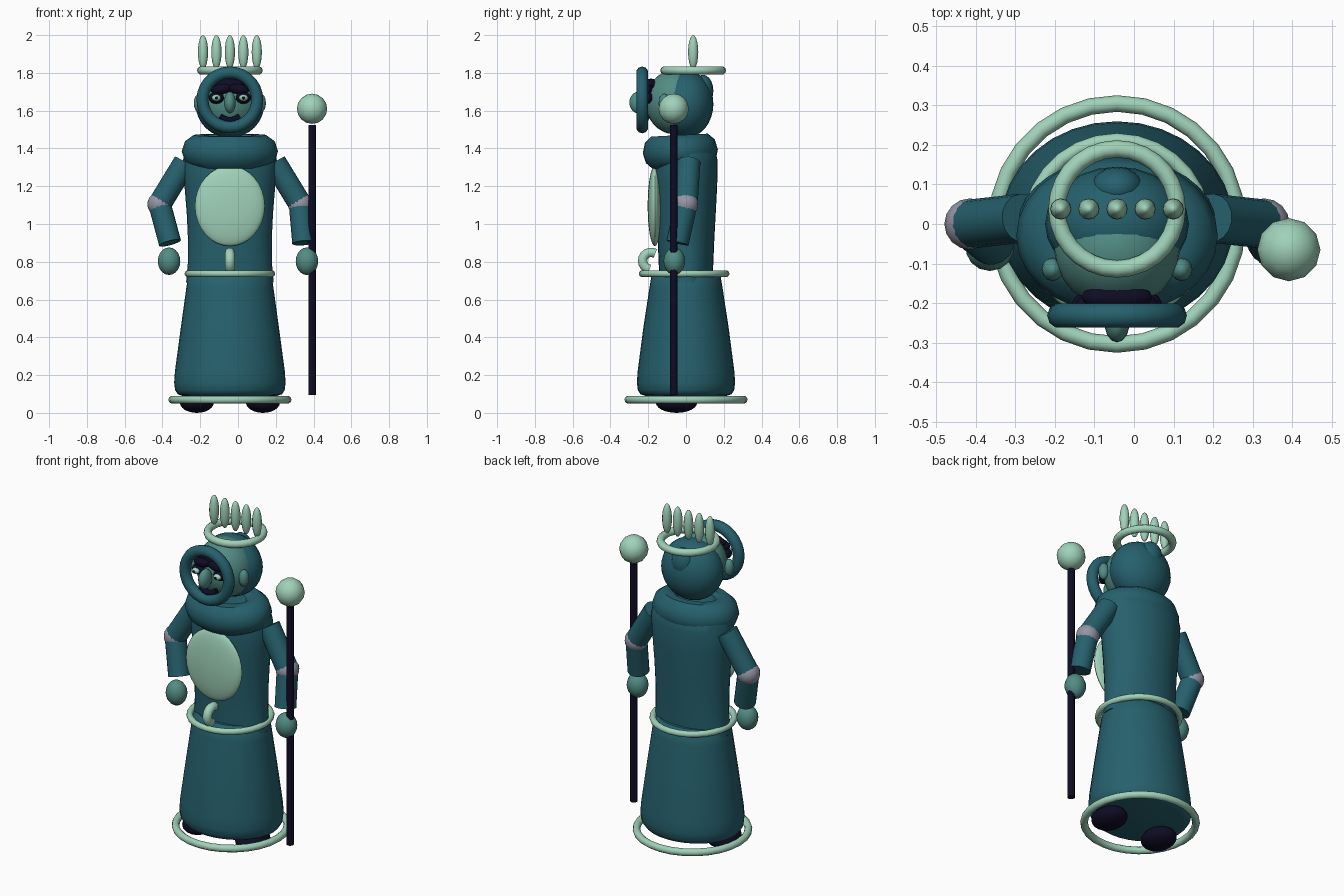
import bpy, math
from mathutils import Vector

if "Cube" in bpy.data.objects:
    bpy.data.objects.remove(bpy.data.objects["Cube"])

CX = -0.043  # body centre line


def material(name, rgb):
    m = bpy.data.materials.new(name)
    m.diffuse_color = (*rgb, 1)
    m.use_nodes = True
    m.node_tree.nodes["Principled BSDF"].inputs["Base Color"].default_value = m.diffuse_color
    return m


TEAL = material("deep_teal", (0.019, 0.118, 0.153))
MINT = material("pale_mint", (0.352, 0.645, 0.485))
SKIN = material("sea_green_skin", (0.084, 0.262, 0.231))
NAVY = material("dark_navy", (0.0045, 0.0037, 0.018))
GREY = material("lilac_grey", (0.30, 0.30, 0.376))


def finish(name, mat, angle=40):
    ob = bpy.context.object
    ob.name = name
    ob.data.materials.append(mat)
    bpy.ops.object.transform_apply(location=False, rotation=True, scale=True)
    bpy.ops.object.shade_smooth_by_angle(angle=math.radians(angle))
    return ob


def ball(name, mat, loc, size, seg=20, rings=12, rot=(0, 0, 0)):
    bpy.ops.mesh.primitive_uv_sphere_add(segments=seg, ring_count=rings, radius=1, location=loc, rotation=rot)
    bpy.context.object.scale = size
    return finish(name, mat)


def ring(name, mat, loc, major, minor, scale=(1, 1, 1), rot=(0, 0, 0), seg=28):
    bpy.ops.mesh.primitive_torus_add(major_segments=seg, minor_segments=10, major_radius=major,
                                     minor_radius=minor, location=loc, rotation=rot)
    bpy.context.object.scale = scale
    return finish(name, mat)


def rod(name, mat, a, b, r, seg=16):
    a, b = Vector(a), Vector(b)
    bpy.ops.mesh.primitive_cylinder_add(vertices=seg, radius=r, depth=(b - a).length, location=(a + b) / 2)
    bpy.context.object.rotation_euler = (b - a).to_track_quat('Z', 'Y').to_euler()
    return finish(name, mat)


def loft(name, mat, profile, seg=32):
    """Closed stack of ellipses from (z, x radius, y radius)."""
    verts, faces = [], []
    for z, rx, ry in profile:
        for i in range(seg):
            t = 2 * math.pi * i / seg
            verts.append((CX + rx * math.cos(t), ry * math.sin(t), z))
    for k in range(len(profile) - 1):
        for i in range(seg):
            j = (i + 1) % seg
            faces.append((k * seg + i, k * seg + j, (k + 1) * seg + j, (k + 1) * seg + i))
    faces.append(tuple(range(seg - 1, -1, -1)))
    faces.append(tuple(range((len(profile) - 1) * seg, len(profile) * seg)))
    me = bpy.data.meshes.new(name)
    me.from_pydata(verts, [], faces)
    ob = bpy.data.objects.new(name, me)
    bpy.context.collection.objects.link(ob)
    bpy.ops.object.select_all(action='DESELECT')
    bpy.context.view_layer.objects.active = ob
    ob.select_set(True)
    return finish(name, mat)


def tube(name, mat, points, r):
    cu = bpy.data.curves.new(name, 'CURVE')
    cu.dimensions = '3D'
    cu.bevel_depth = r
    cu.bevel_resolution = 3
    cu.use_fill_caps = True
    sp = cu.splines.new('POLY')
    sp.points.add(len(points) - 1)
    for p, co in zip(sp.points, points):
        p.co = (*co, 1)
    sp.use_smooth = True
    cu.materials.append(mat)
    ob = bpy.data.objects.new(name, cu)
    bpy.context.collection.objects.link(ob)
    return ob


# Robe: skirt and torso
loft("skirt", TEAL, [(0.09, 0.25, 0.215), (0.098, 0.275, 0.24), (0.12, 0.29, 0.255), (0.16, 0.295, 0.26),
                     (0.22, 0.291, 0.256), (0.45, 0.26, 0.226), (0.66, 0.231, 0.194), (0.72, 0.222, 0.184),
                     (0.745, 0.20, 0.16)])
loft("torso", TEAL, [(0.69, 0.232, 0.14), (0.80, 0.222, 0.145), (0.92, 0.222, 0.15), (1.05, 0.228, 0.157),
                     (1.2, 0.24, 0.165), (1.33, 0.25, 0.168), (1.40, 0.235, 0.155), (1.45, 0.15, 0.11)])
ring("collar", TEAL, (CX, -0.03, 1.385), 0.165, 0.09, (1, 0.78, 1), (math.radians(3), 0, 0))

# Trim: hem, belt, knot and breast plate
ring("hem_ring", MINT, (CX, 0, 0.07), 0.305, 0.021)
ring("belt", MINT, (CX, -0.01, 0.737), 0.222, 0.018)
knot = [(CX, -0.185 + 0.045 * math.cos(t), 0.805 + 0.045 * math.sin(t))
        for t in [math.radians(60 + 20 * i) for i in range(11)]]
tube("belt_knot", MINT, knot, 0.026)
ball("breast_plate", MINT, (CX, -0.165, 1.095), (0.185, 0.038, 0.212), 28, 16)

# Feet
for s, side in ((-1, "left"), (1, "right")):
    ball(side + "_foot", NAVY, (CX + s * 0.175, -0.05, 0.055), (0.09, 0.11, 0.055))

# Arms
for s, side, hand_x in ((-1, "left", -0.365), (1, "right", 0.365)):
    shoulder = (CX + s * 0.238, 0.015, 1.325)
    elbow = (CX + s * 0.372, 0.0, 1.105)
    wrist = (hand_x - s * 0.005 if s < 0 else 0.347, -0.045, 0.90)
    rod(side + "_upper_sleeve", TEAL, shoulder, elbow, 0.062)
    ball(side + "_elbow", GREY, elbow, (0.065, 0.065, 0.065), 16, 10)
    rod(side + "_lower_sleeve", TEAL, elbow, wrist, 0.06)
    ball(side + "_hand", SKIN, (hand_x, -0.062, 0.803), (0.061, 0.057, 0.073), 14, 10)

# Staff
rod("staff_pole", NAVY, (0.392, -0.065, 0.095), (0.392, -0.065, 1.525), 0.02, 12)
ball("staff_orb", MINT, (0.392, -0.065, 1.61), (0.08, 0.08, 0.08), 12, 8)

# Head: face, hood, rim, bun and ears
ball("face", SKIN, (CX, -0.06, 1.645), (0.16, 0.155, 0.17), 24, 16)
ball("hood", TEAL, (CX, 0.0, 1.635), (0.182, 0.145, 0.178), 24, 16)
ring("hood_rim", TEAL, (CX, -0.232, 1.657), 0.145, 0.032, rot=(math.pi / 2, 0, 0))
ball("back_bun", TEAL, (CX, 0.09, 1.705), (0.068, 0.055, 0.085), 16, 10)
for s, side in ((-1, "left"), (1, "right")):
    ball(side + "_ear", SKIN, (CX + s * 0.163, -0.115, 1.64), (0.028, 0.03, 0.05), 12, 8)
    # Eyes with dark surrounds
    x = CX + s * 0.072
    ball(side + "_eye_surround", NAVY, (x, -0.205, 1.668), (0.042, 0.035, 0.032), 14, 8)
    ball(side + "_eye", MINT, (x, -0.235, 1.668), (0.024, 0.022, 0.017), 12, 8)
    ball(side + "_pupil", NAVY, (x, -0.256, 1.668), (0.008, 0.006, 0.008), 8, 6)
    ball(side + "_brow", NAVY, (CX + s * 0.045, -0.205, 1.715), (0.06, 0.032, 0.028), 14, 8,
         (0, math.radians(s * 8), 0))
ball("hair_fringe", NAVY, (CX, -0.185, 1.735), (0.09, 0.035, 0.035), 16, 8)
ball("nose", SKIN, (CX, -0.25, 1.643), (0.032, 0.05, 0.058), 14, 10)
tube("mouth", NAVY, [(CX + 0.05 * u, -0.222 + 0.012 * u * u, 1.548 + 0.018 * u * u)
                     for u in (-1, -0.5, 0, 0.5, 1)], 0.018)

# Crown
ring("crown_band", MINT, (CX, 0.038, 1.813), 0.152, 0.022)
for i in range(5):
    ball("crown_spike_%d" % (i + 1), MINT, (CX + (i - 2) * 0.0712, 0.038, 1.91), (0.027, 0.027, 0.09), 12, 10)
